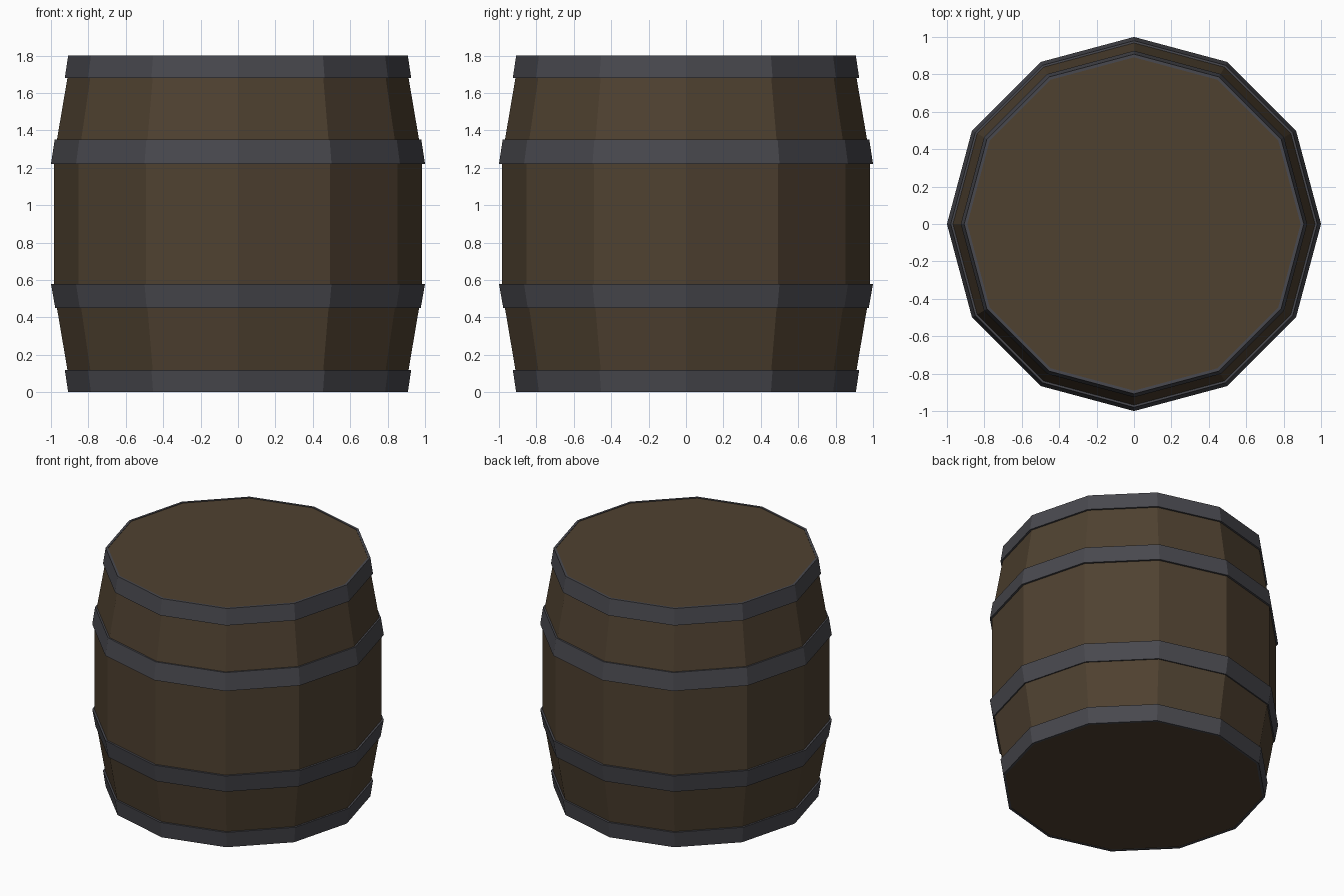
import bpy, bmesh, math

if "Cube" in bpy.data.objects:
    bpy.data.objects.remove(bpy.data.objects["Cube"])

SIDES = 12

def material(name, color):
    m = bpy.data.materials.new(name)
    m.diffuse_color = (*color, 1)
    m.use_nodes = True
    m.node_tree.nodes["Principled BSDF"].inputs["Base Color"].default_value = m.diffuse_color
    return m

wood = material("dark wood", (0.078, 0.053, 0.030))
iron = material("dark iron", (0.066, 0.066, 0.077))

def lathe(name, profile, mat, closed=False):
    """Spin (radius, z) points about z; closed profiles make rings, open ones get caps."""
    bm = bmesh.new()
    rings = [[bm.verts.new((r * math.cos(2 * math.pi * i / SIDES),
                            r * math.sin(2 * math.pi * i / SIDES), z))
              for i in range(SIDES)] for r, z in profile]
    pairs = list(zip(rings, rings[1:]))
    if closed:
        pairs.append((rings[-1], rings[0]))
    else:
        bm.faces.new(rings[0][::-1])
        bm.faces.new(rings[-1])
    for a, b in pairs:
        for i in range(SIDES):
            j = (i + 1) % SIDES
            bm.faces.new((a[i], a[j], b[j], b[i]))
    bmesh.ops.recalc_face_normals(bm, faces=bm.faces)
    me = bpy.data.meshes.new(name)
    bm.to_mesh(me)
    bm.free()
    me.materials.append(mat)
    ob = bpy.data.objects.new(name, me)
    bpy.context.collection.objects.link(ob)

# Wooden body with bulging middle
lathe("barrel_body", [(0.893, 0.004), (0.912, 0.12), (0.968, 0.45), (0.985, 0.56),
                      (0.985, 1.24), (0.968, 1.35), (0.912, 1.68), (0.893, 1.796)], wood)

# Iron hoops: (bottom z, bottom radius, top z, top radius)
hoops = {"bottom_hoop": (0, 0.908, 0.12, 0.926),
         "lower_hoop": (0.45, 0.977, 0.58, 1.0),
         "upper_hoop": (1.22, 1.0, 1.35, 0.98),
         "top_hoop": (1.68, 0.926, 1.8, 0.908)}
for name, (z0, r0, z1, r1) in hoops.items():
    t = 0.03 if 0.2 < z0 < 1.5 else 0.017
    lathe(name, [(r0, z0), (r1, z1), (r1 - t, z1), (r0 - t, z0)], iron, closed=True)
